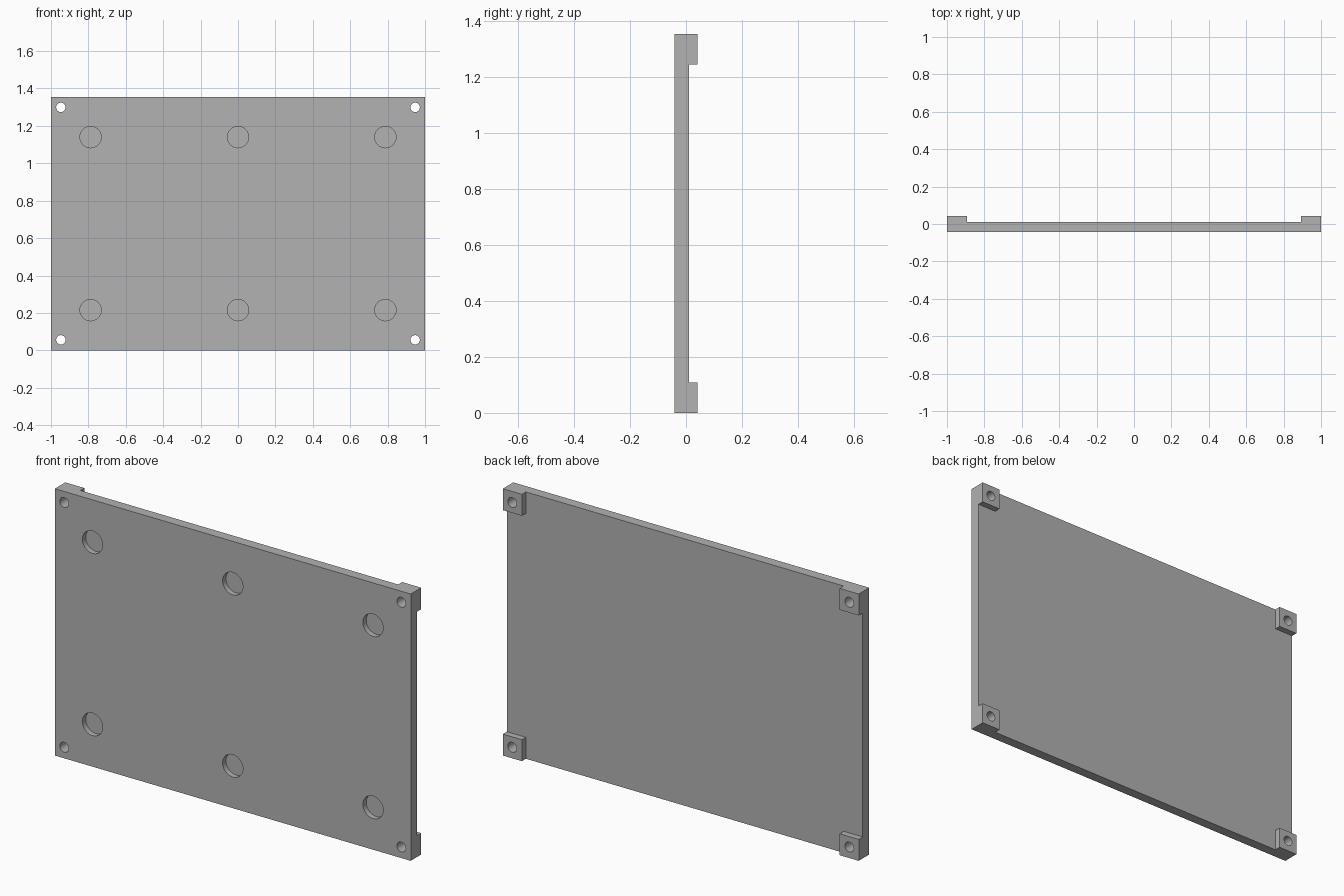
import bpy
from math import radians

WIDTH, HEIGHT = 2.0, 1.355
FRONT, PLATE_BACK, PAD_BACK = -0.042, 0.01, 0.042
PAD_X, PAD_Z = 0.107, 0.109

default = bpy.data.objects.get("Cube")
if default:
    bpy.data.objects.remove(default, do_unlink=True)

grey = bpy.data.materials.new("plain grey")
grey.use_nodes = True
colour = (0.445, 0.445, 0.445, 1)
grey.diffuse_color = colour
grey.node_tree.nodes["Principled BSDF"].inputs["Base Color"].default_value = colour


def box(name, low, high):
    """Box between two opposite corners."""
    bpy.ops.mesh.primitive_cube_add(size=1, location=[(a + b) / 2 for a, b in zip(low, high)])
    ob = bpy.context.object
    ob.name = name
    ob.scale = [b - a for a, b in zip(low, high)]
    bpy.ops.object.transform_apply(location=True, rotation=True, scale=True)
    ob.data.materials.append(grey)
    return ob


def rod(name, x, z, radius, y0, y1):
    """Cylinder running from front to back."""
    bpy.ops.mesh.primitive_cylinder_add(vertices=48, radius=radius, depth=y1 - y0,
                                        location=(x, (y0 + y1) / 2, z),
                                        rotation=(radians(90), 0, 0))
    ob = bpy.context.object
    ob.name = name
    bpy.ops.object.transform_apply(location=True, rotation=True, scale=True)
    ob.data.materials.append(grey)
    return ob


def cut(target, cutter):
    """Subtract the cutter and discard it."""
    cutter.hide_render = True
    mod = target.modifiers.new("cut", 'BOOLEAN')
    mod.operation = 'DIFFERENCE'
    mod.solver = 'EXACT'
    mod.object = cutter
    bpy.context.view_layer.objects.active = target
    bpy.ops.object.modifier_apply(modifier=mod.name)
    bpy.data.objects.remove(cutter, do_unlink=True)


# Panel with its back milled away, leaving four corner pads
half = WIDTH / 2
panel = box("mounting_panel", (-half, FRONT, 0), (half, PAD_BACK, HEIGHT))
cut(panel, box("back_cut_tall", (PAD_X - half, PLATE_BACK, -1), (half - PAD_X, 1, 2)))
cut(panel, box("back_cut_wide", (-2, PLATE_BACK, PAD_Z), (2, 1, HEIGHT - PAD_Z)))

# Screw holes through the corner pads
for x in (-0.947, 0.947):
    for z in (0.056, HEIGHT - 0.056):
        cut(panel, rod("screw_hole", x, z, 0.025, -1, 1))

# Shallow round recesses in the front
for x in (-0.788, 0, 0.788):
    for z in (0.215, HEIGHT - 0.215):
        cut(panel, rod("magnet_recess", x, z, 0.057, -1, FRONT + 0.027))

bpy.ops.object.select_all(action='DESELECT')
panel.select_set(True)
bpy.context.view_layer.objects.active = panel
bpy.ops.object.shade_smooth_by_angle(angle=radians(30))
